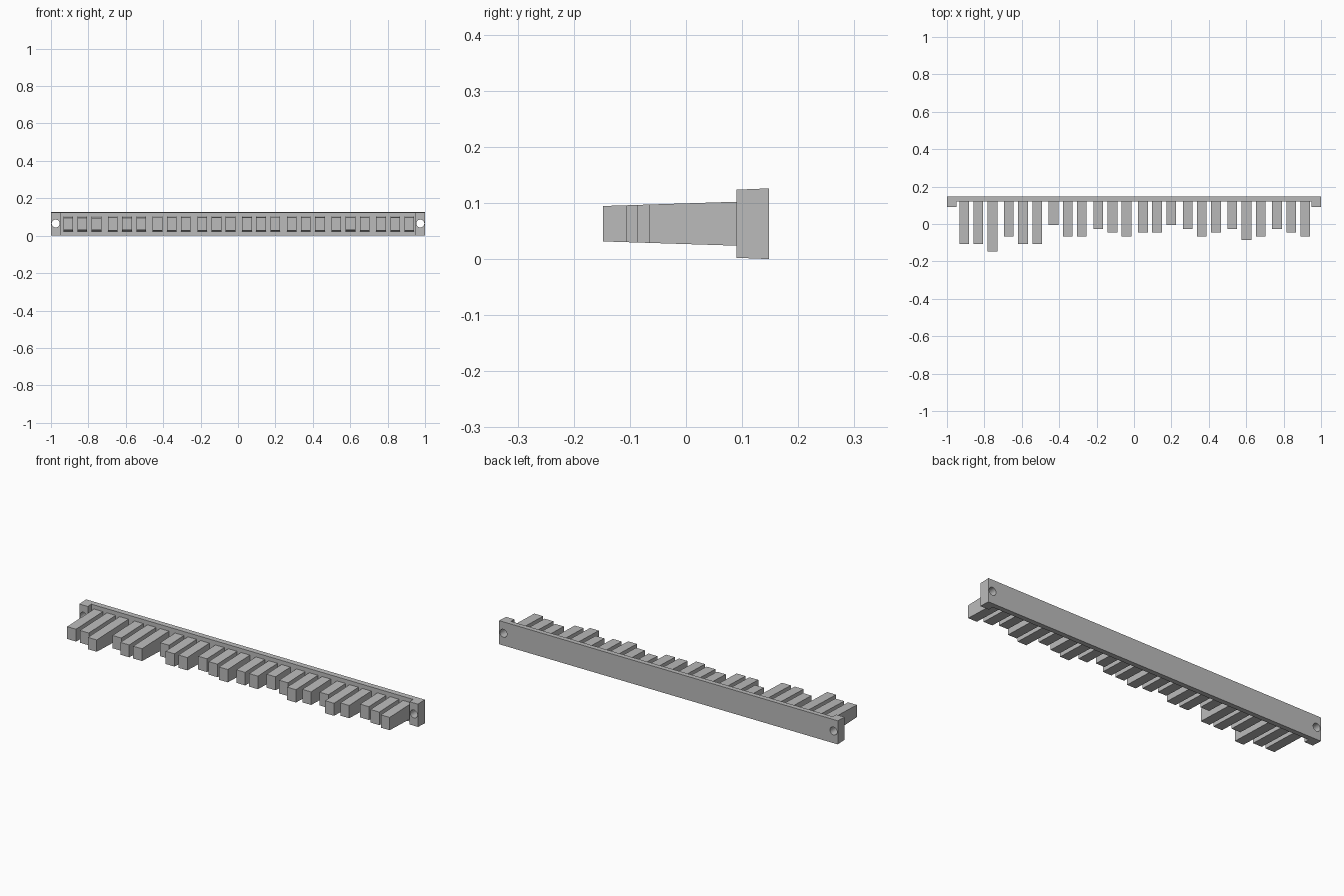
import bpy, bmesh
from math import pi

if "Cube" in bpy.data.objects:
    bpy.data.objects.remove(bpy.data.objects["Cube"])

BACK, RAIL_FRONT, LUG_FRONT = 0.148, 0.12, 0.09
MID_Z = 0.063

grey = bpy.data.materials.new("plain grey")
grey.use_nodes = True
colour = (0.5, 0.5, 0.5, 1)
grey.diffuse_color = colour
grey.node_tree.nodes["Principled BSDF"].inputs["Base Color"].default_value = colour


def drafted_prism(name, outline, back_half, draft):
    """Plan outline given thickness that shrinks towards the front."""
    bm = bmesh.new()
    rings = []
    for side in (-1, 1):
        rings.append([bm.verts.new((x, y, MID_Z + side * (back_half - draft * (BACK - y))))
                      for x, y in outline])
    bm.faces.new(rings[0][::-1])
    bm.faces.new(rings[1])
    n = len(outline)
    for i in range(n):
        j = (i + 1) % n
        bm.faces.new((rings[0][i], rings[0][j], rings[1][j], rings[1][i]))
    bmesh.ops.recalc_face_normals(bm, faces=bm.faces)
    mesh = bpy.data.meshes.new(name)
    bm.to_mesh(mesh)
    bm.free()
    mesh.materials.append(grey)
    obj = bpy.data.objects.new(name, mesh)
    bpy.context.collection.objects.link(obj)
    return obj


# Rail with a mounting lug at each end
half_outline = [(1, BACK), (1, LUG_FRONT), (0.95, LUG_FRONT), (0.95, RAIL_FRONT)]
outline = half_outline + [(-x, y) for x, y in reversed(half_outline)]
rail = drafted_prism("rail", outline[::-1], 0.063, 0.04)

# Screw holes through the lugs
for side, word in ((-1, "right"), (1, "left")):
    bpy.ops.mesh.primitive_cylinder_add(vertices=32, radius=0.021, depth=0.3,
                                        location=(side * 0.975, 0.12, MID_Z + 0.002),
                                        rotation=(pi / 2, 0, 0))
    cutter = bpy.context.object
    cutter.name = word + "_hole_cutter"
    cutter.data.materials.append(grey)
    cutter.hide_render = True
    cutter.hide_viewport = True
    cut = rail.modifiers.new(word + "_hole", 'BOOLEAN')
    cut.operation = 'DIFFERENCE'
    cut.solver = 'EXACT'
    cut.object = cutter

# Teeth in groups of three; each digit is a length in equal steps
lengths = "557355033123220132143123"
for i, step in enumerate(lengths):
    x = -0.908 + 0.239 * (i // 3) + 0.0755 * (i % 3)
    tip = -0.005 - 0.0204 * int(step)
    w = 0.026
    drafted_prism(f"tooth_{i + 1}",
                  [(x - w, tip), (x + w, tip), (x + w, RAIL_FRONT + 0.005), (x - w, RAIL_FRONT + 0.005)],
                  0.041, 0.032)
